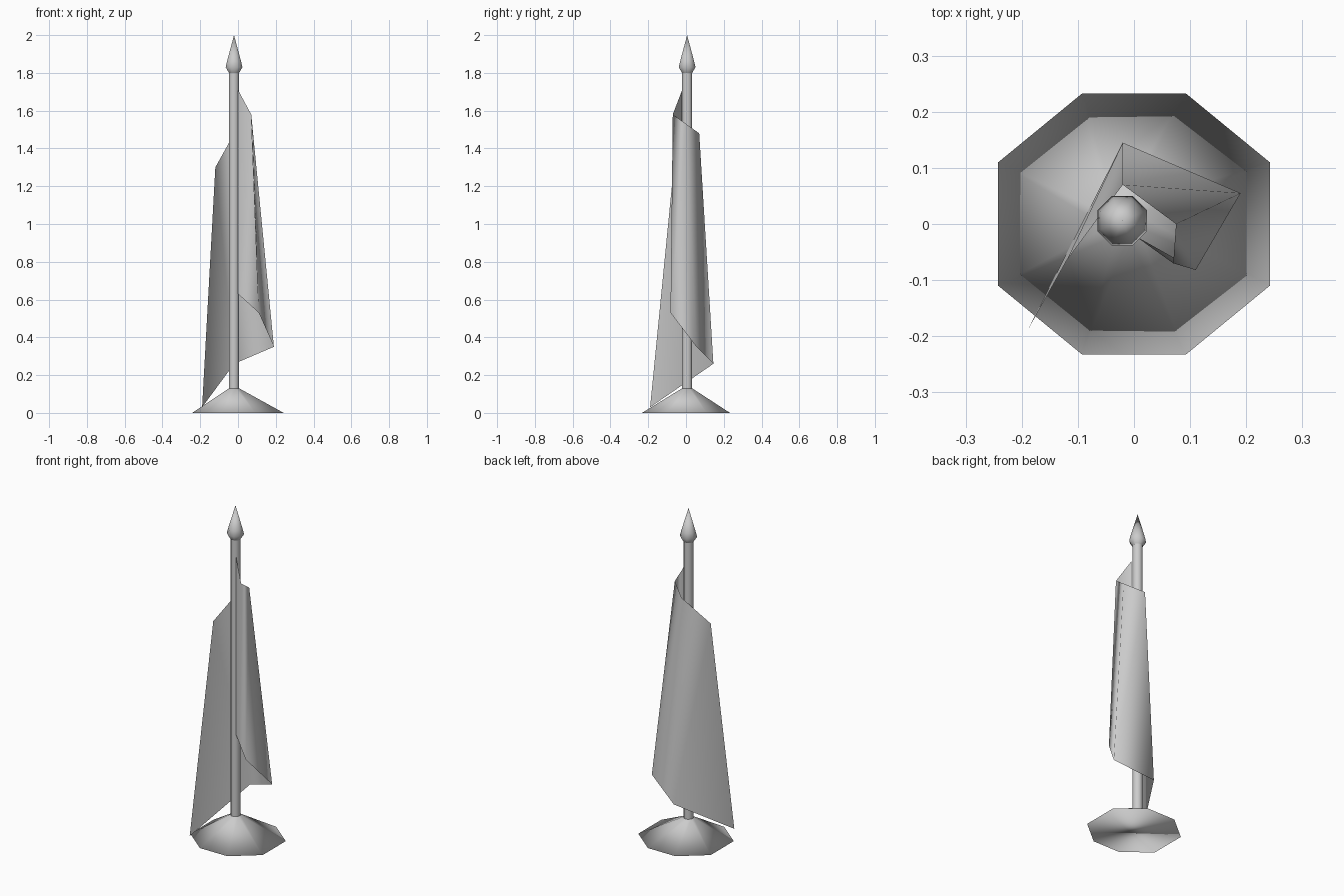
import bpy
import math

if "Cube" in bpy.data.objects:
    bpy.data.objects.remove(bpy.data.objects["Cube"])

PX, PY = -0.021, 0.006      # pole axis
SIDES = 8


def make(name, verts, faces):
    mesh = bpy.data.meshes.new(name)
    mesh.from_pydata(verts, [], faces)
    mesh.update()
    for p in mesh.polygons:
        p.use_smooth = True
    obj = bpy.data.objects.new(name, mesh)
    bpy.context.collection.objects.link(obj)
    return obj


def ring(radius, z):
    """Octagon around the pole axis, flat sides facing the axes."""
    return [(PX + radius * math.cos(math.tau * (i + 0.5) / SIDES),
             PY + radius * math.sin(math.tau * (i + 0.5) / SIDES), z)
            for i in range(SIDES)]


def skin(name, rings, tip=None, cap=False):
    """Bridge stacked octagons, optionally closing to a tip or capping the bottom."""
    verts = [v for r in rings for v in r]
    faces = []
    for k in range(len(rings) - 1):
        for i in range(SIDES):
            j = (i + 1) % SIDES
            a, b = k * SIDES, (k + 1) * SIDES
            faces.append((a + i, a + j, b + j, b + i))
    if tip:
        verts.append(tip)
        last = (len(rings) - 1) * SIDES
        for i in range(SIDES):
            faces.append((last + i, last + (i + 1) % SIDES, len(verts) - 1))
    if cap:
        faces.append(tuple(reversed(range(SIDES))))
    return make(name, verts, faces)


# base: wide octagon sloping up to the slightly off-centre pole
quarter = [(0.242, 0.11), (0.092, 0.233)]
foot = quarter + [(-x, y) for x, y in reversed(quarter)]
foot += [(-x, -y) for x, y in foot]
skin("base", [[(x, y, 0) for x, y in foot], ring(0.029, 0.13)], cap=True)

# pole
skin("pole", [ring(0.029, 0.12), ring(0.029, 1.80)])

# spearhead finial
skin("finial", [ring(0.029, 1.80), ring(0.048, 1.83), ring(0.040, 1.862)],
     tip=(PX, PY, 2.0))

# draped flag: single sheet wrapped around the pole, top hem to bottom hem
top = [(0.0, -0.02, 1.71), (0.07, -0.07, 1.58), (0.075, 0.0, 1.53),
       (-0.02, 0.07, 1.48), (-0.12, -0.065, 1.30)]
bottom = [(0.0, -0.02, 0.63), (0.11, -0.082, 0.53), (0.19, 0.055, 0.35),
          (-0.02, 0.145, 0.26), (-0.19, -0.19, 0.03)]
n = len(top)
panels = []
for i in range(n - 1):
    panels += [(i, n + i, i + 1), (n + i, n + i + 1, i + 1)]
make("flag", top + bottom, panels)
